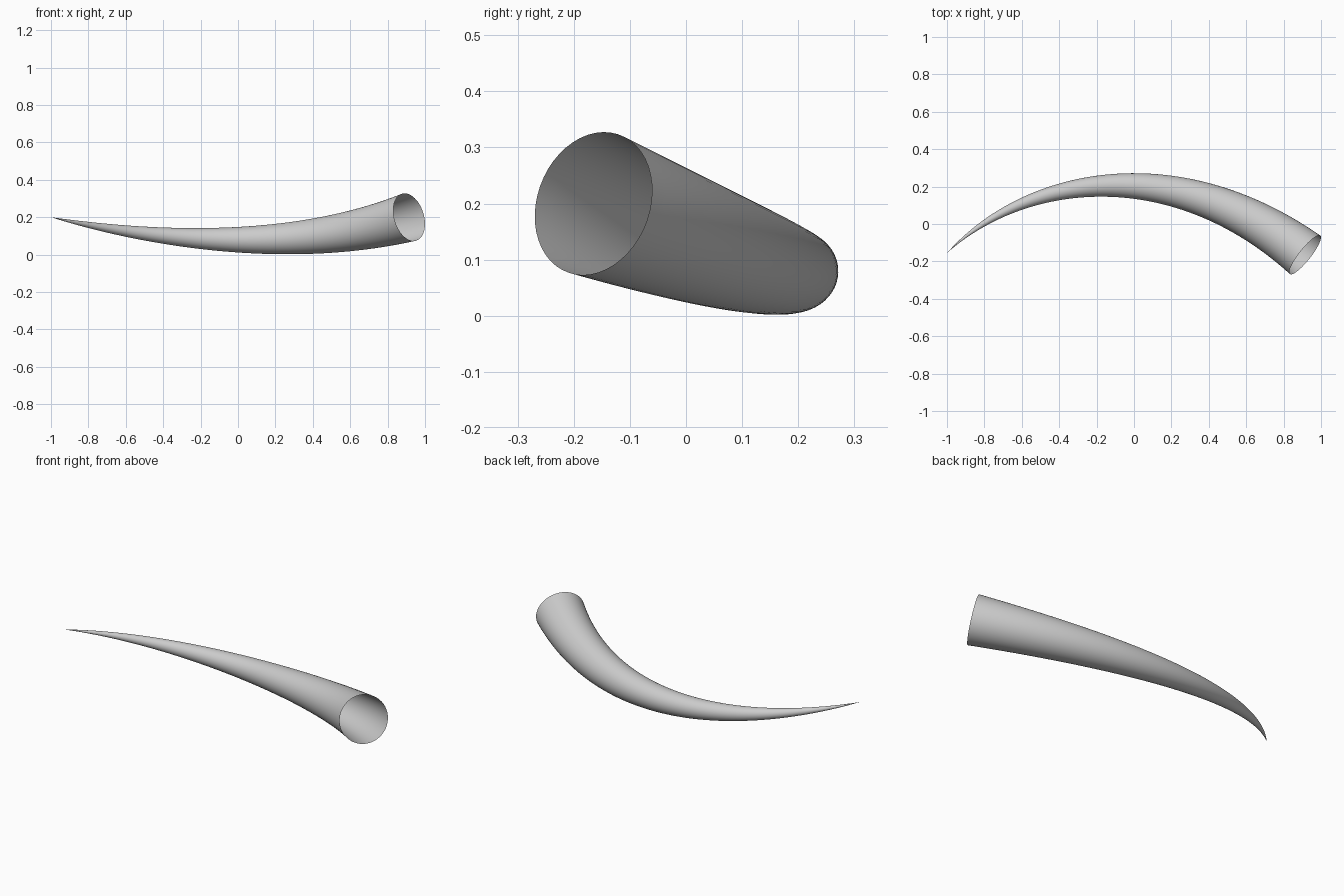
import bpy, bmesh, math
from mathutils import Vector
from mathutils.geometry import interpolate_bezier

cube = bpy.data.objects.get("Cube")
if cube:
    bpy.data.objects.remove(cube, do_unlink=True)

SIDES = 48
RINGS = 64
MOUTH_RADIUS = 0.131

# Horn colour
mat = bpy.data.materials.new("light grey")
mat.use_nodes = True
grey = (0.6, 0.6, 0.6, 1.0)
mat.diffuse_color = grey
bsdf = next(n for n in mat.node_tree.nodes if n.type == "BSDF_PRINCIPLED")
bsdf.inputs["Base Color"].default_value = grey

# Centreline from the pointed tip to the open mouth
tip = Vector((-1.0, -0.155, 0.2))
tip_handle = Vector((-0.58, 0.265, 0.104))
mouth_handle = Vector((0.215, 0.388, -0.015))
mouth = Vector((0.915, -0.165, 0.2))
path = interpolate_bezier(tip, tip_handle, mouth_handle, mouth, RINGS + 1)

lengths = [0.0]
for a, b in zip(path, path[1:]):
    lengths.append(lengths[-1] + (b - a).length)

# The centreline lies close to one plane, whose normal orients every ring
plane_normal = (mouth - tip).cross(tip_handle + mouth_handle - 2 * tip).normalized()

# Rings whose radius grows evenly along the length
bm = bmesh.new()
point = bm.verts.new(tip)
previous = None
for i in range(1, RINGS + 1):
    if i < RINGS:
        tangent = (path[i + 1] - path[i - 1]).normalized()
    else:
        tangent = (mouth - mouth_handle).normalized()
    side = plane_normal.cross(tangent).normalized()
    up = tangent.cross(side)
    radius = MOUTH_RADIUS * lengths[i] / lengths[-1]
    ring = []
    for k in range(SIDES):
        angle = math.tau * k / SIDES
        offset = side * math.cos(angle) + up * math.sin(angle)
        ring.append(bm.verts.new(path[i] + offset * radius))
    for k in range(SIDES):
        n = (k + 1) % SIDES
        if previous:
            bm.faces.new((previous[k], previous[n], ring[n], ring[k]))
        else:
            bm.faces.new((point, ring[n], ring[k]))
    previous = ring

# Skin faces point outward, with the mouth left open
bm.normal_update()
outward = sum(f.normal.dot(f.calc_center_median() - path[RINGS // 2])
              for f in bm.faces if abs(f.calc_center_median().x - path[RINGS // 2].x) < 0.05)
if outward < 0:
    bmesh.ops.reverse_faces(bm, faces=bm.faces[:])
for f in bm.faces:
    f.smooth = True

mesh = bpy.data.meshes.new("curved_horn")
bm.to_mesh(mesh)
bm.free()
mesh.materials.append(mat)
horn = bpy.data.objects.new("curved_horn", mesh)
bpy.context.collection.objects.link(horn)
